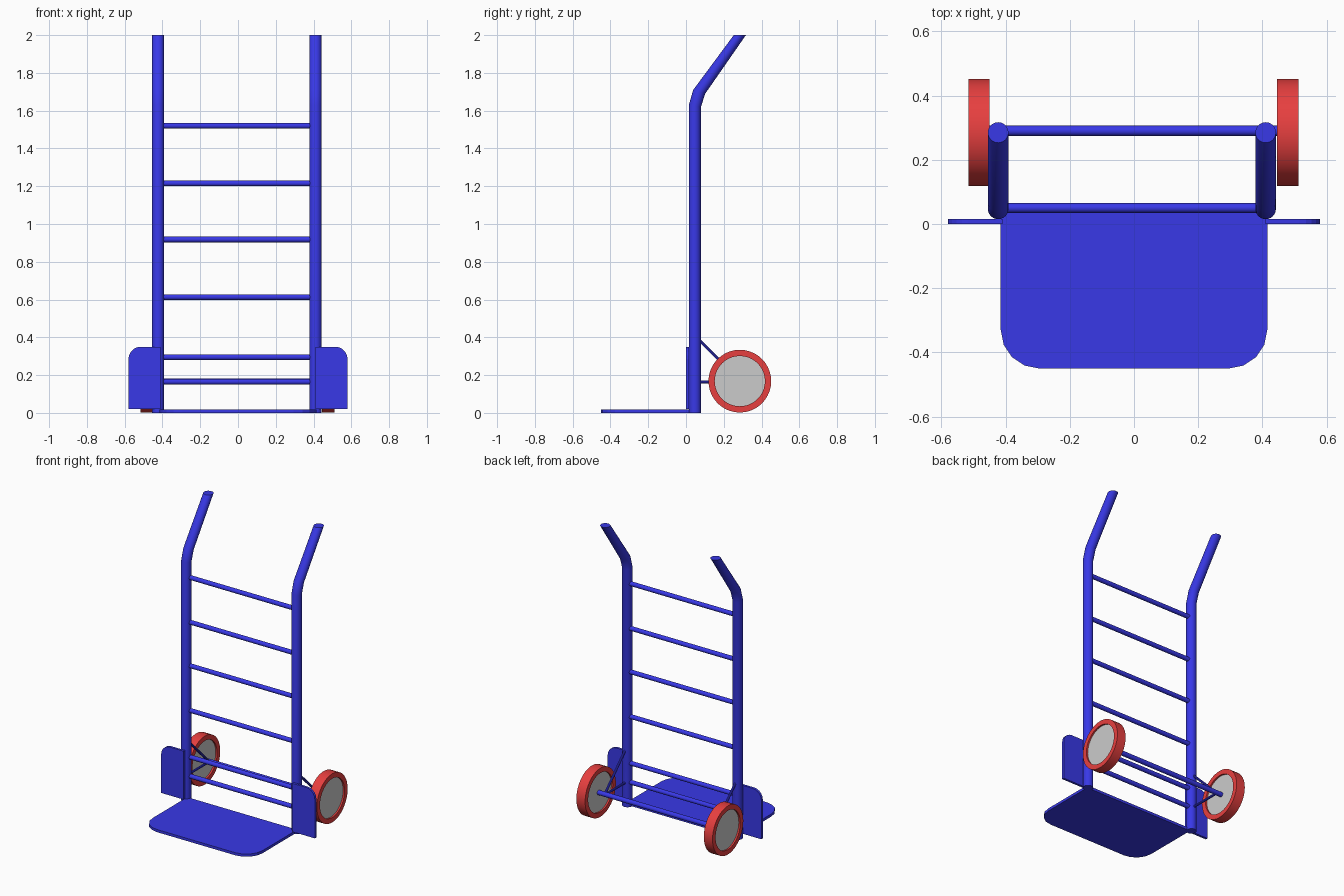
import bpy, bmesh, math
from mathutils import Vector

if "Cube" in bpy.data.objects:
    bpy.data.objects.remove(bpy.data.objects["Cube"])


def material(name, rgb):
    m = bpy.data.materials.new(name)
    m.diffuse_color = (*rgb, 1)
    m.use_nodes = True
    m.node_tree.nodes["Principled BSDF"].inputs["Base Color"].default_value = m.diffuse_color
    return m


BLUE = material("blue_paint", (0.04, 0.04, 0.8))
RED = material("red_rubber", (0.8, 0.05, 0.05))


def finish(name, bm, mat=None, smooth=True):
    bmesh.ops.recalc_face_normals(bm, faces=bm.faces)
    me = bpy.data.meshes.new(name)
    bm.to_mesh(me)
    bm.free()
    ob = bpy.data.objects.new(name, me)
    bpy.context.collection.objects.link(ob)
    if mat:
        me.materials.append(mat)
    if smooth:
        bpy.ops.object.select_all(action='DESELECT')
        ob.select_set(True)
        bpy.context.view_layer.objects.active = ob
        bpy.ops.object.shade_smooth_by_angle(angle=math.radians(25))
    return ob


def skin(bm, rings, closed=False):
    """Join vertex rings into a tube, capped unless it closes on itself."""
    rings = [[bm.verts.new(p) for p in r] for r in rings]
    n = len(rings[0])
    pairs = list(zip(rings, rings[1:]))
    if closed:
        pairs.append((rings[-1], rings[0]))
    else:
        bm.faces.new(rings[0])
        bm.faces.new(rings[-1])
    for a, b in pairs:
        for i in range(n):
            j = (i + 1) % n
            bm.faces.new((a[i], a[j], b[j], b[i]))


def circle(n):
    return [(math.cos(2 * math.pi * i / n), math.sin(2 * math.pi * i / n)) for i in range(n)]


def rod(name, a, b, r, n=16, mat=BLUE):
    a, b = Vector(a), Vector(b)
    q = (b - a).to_track_quat('Z', 'Y')
    bm = bmesh.new()
    skin(bm, [[p + q @ Vector((r * c, r * s, 0)) for c, s in circle(n)] for p in (a, b)])
    return finish(name, bm, mat)


def slab(name, outline, offset):
    bm = bmesh.new()
    pts = [Vector(p) for p in outline]
    skin(bm, [pts, [p + Vector(offset) for p in pts]])
    return finish(name, bm, BLUE, smooth=False)


def corner(cx, cy, rx, ry, a0, a1, steps=5):
    return [(cx + rx * math.cos(math.radians(a0 + (a1 - a0) * i / steps)),
             cy + ry * math.sin(math.radians(a0 + (a1 - a0) * i / steps)))
            for i in range(steps + 1)]


# toe plate with rounded front corners
plate = [(-0.415, 0.045)] + corner(-0.295, -0.33, 0.12, 0.12, 180, 270, 4) \
    + corner(0.295, -0.33, 0.12, 0.12, 270, 360, 4) + [(0.415, 0.045)]
slab("toe_plate", [(x, y, 0) for x, y in plate], (0, 0, 0.018))

# ladder rungs
for i, z in enumerate((0.165, 0.295, 0.613, 0.918, 1.215, 1.52)):
    rod(f"rung_{i + 1}", (-0.42, 0.05, z), (0.41, 0.05, z), 0.015)

# axle between the wheels
rod("axle", (-0.475, 0.29, 0.167), (0.475, 0.29, 0.167), 0.016)

for side, s, rail_x, wheel_x in (("left", -1, -0.423, -0.483), ("right", 1, 0.41, 0.479)):
    # upright rail bending back into the handle: (y, z, section tilt)
    path = [(0.047, 0, 0), (0.047, 1.625, -0.15), (0.07, 1.70, -0.3), (0.285, 2.0, 0)]
    r = 0.032
    bm = bmesh.new()
    skin(bm, [[(rail_x + r * c, y + r * d, z + t * r * d) for c, d in circle(24)]
              for y, z, t in path])
    finish(f"{side}_rail", bm, BLUE)

    # side guard plate with rounded outer top corner
    guard = [(0.41, 0.02), (0.58, 0.02)] + corner(0.515, 0.285, 0.065, 0.065, 0, 90) + [(0.41, 0.35)]
    slab(f"{side}_guard", [(s * x, 0, z) for x, z in guard], (0, 0.016, 0))

    # axle struts
    rod(f"{side}_upper_strut", (rail_x, 0.06, 0.395), (rail_x, 0.29, 0.167), 0.008, 10)
    rod(f"{side}_lower_strut", (rail_x, 0.05, 0.163), (rail_x, 0.29, 0.163), 0.008, 10)

    # tyre ring and recessed grey wheel disc
    h = 0.033
    bm = bmesh.new()
    skin(bm, [[(wheel_x + x, 0.285 + q * c, 0.168 + q * d) for c, d in circle(40)]
              for x, q in ((-h, 0.133), (-h, 0.166), (h, 0.166), (h, 0.133))], closed=True)
    finish(f"{side}_tyre", bm, RED)
    rod(f"{side}_wheel_disc", (wheel_x - 0.022, 0.285, 0.168),
        (wheel_x + 0.022, 0.285, 0.168), 0.134, 40, None)
